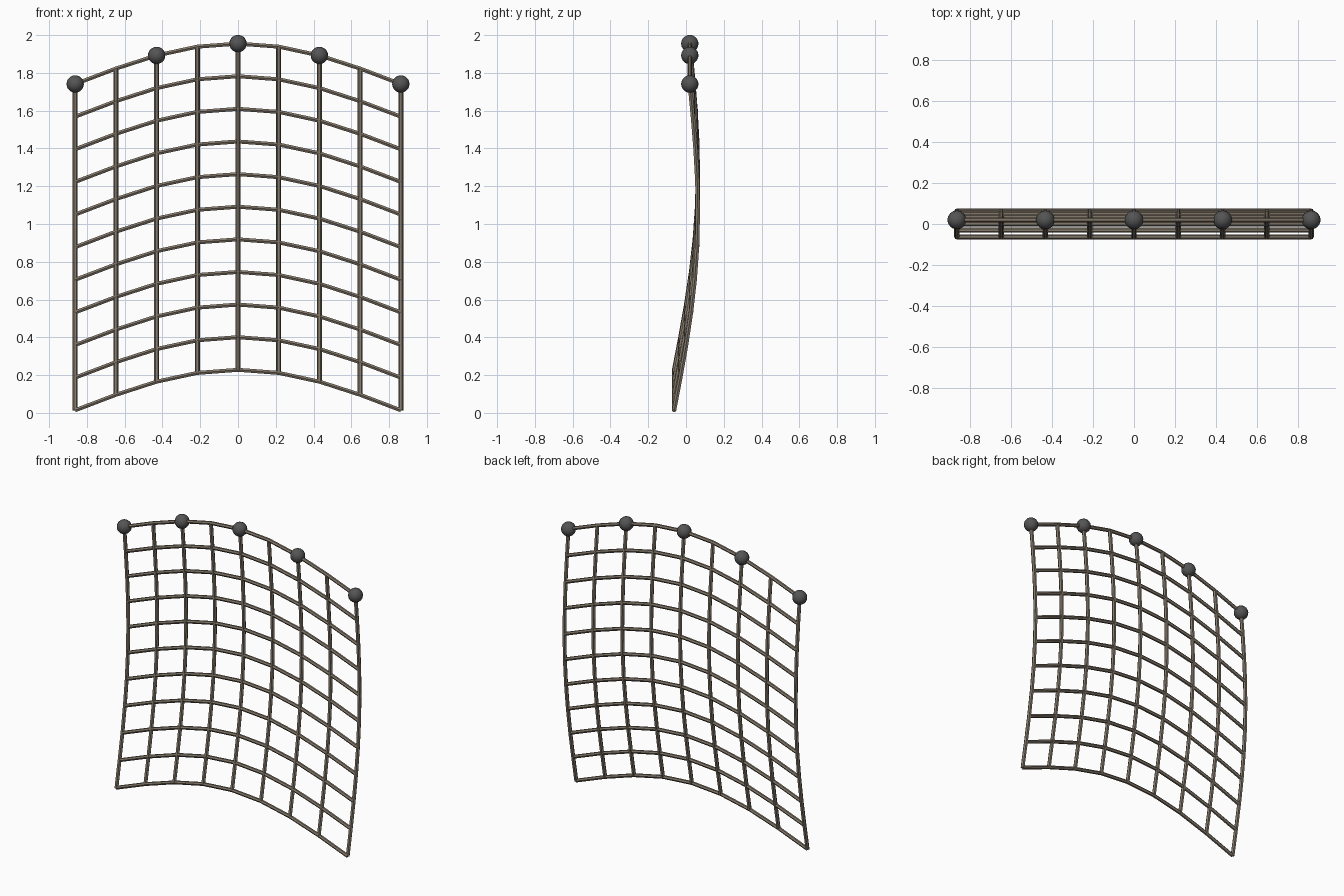
import bpy, math

if "Cube" in bpy.data.objects:
    bpy.data.objects.remove(bpy.data.objects["Cube"])

COLS, ROWS = 9, 11
HALF_W, TOP_Z, LENGTH, SAG = 0.862, 1.955, 1.727, 0.214


def material(name, rgb):
    m = bpy.data.materials.new(name)
    m.diffuse_color = (*rgb, 1)
    m.use_nodes = True
    m.node_tree.nodes["Principled BSDF"].inputs["Base Color"].default_value = m.diffuse_color
    return m


ROPE = material("rope_brown", (0.23, 0.19, 0.145))
WEIGHT = material("dark_grey", (0.09, 0.09, 0.09))


def net_point(c, r):
    """Knot position: arched across the width, billowing down the length."""
    u = 2 * c / (COLS - 1) - 1
    v = r / (ROWS - 1)
    return (u * HALF_W,
            0.02 + 0.08 * math.sin(math.pi * v) - 0.083 * v,
            TOP_Z - SAG * (1 - math.cos(u * math.pi / 2)) - LENGTH * v)


def ropes(name, paths, radius):
    """Six-sided rods following each path, as one mesh object."""
    cu = bpy.data.curves.new(name, 'CURVE')
    cu.dimensions = '3D'
    cu.bevel_depth = radius
    cu.bevel_resolution = 1
    cu.use_fill_caps = True
    for pts in paths:
        s = cu.splines.new('POLY')
        s.use_smooth = False
        s.points.add(len(pts) - 1)
        for p, co in zip(s.points, pts):
            p.co = (*co, 1)
    ob = bpy.data.objects.new(name, cu)
    bpy.context.collection.objects.link(ob)
    bpy.ops.object.select_all(action='DESELECT')
    ob.select_set(True)
    bpy.context.view_layer.objects.active = ob
    bpy.ops.object.convert(target='MESH')
    ob = bpy.context.object
    ob.name = name
    ob.data.materials.clear()
    ob.data.materials.append(ROPE)
    for f in ob.data.polygons:
        f.material_index = 0


# Hanging ropes and cross ropes
ropes("vertical_ropes",
      [[net_point(c, r) for r in range(ROWS)] for c in range(COLS)], 0.013)
ropes("cross_ropes",
      [[net_point(c, r) for c in range(COLS)] for r in range(ROWS)], 0.012)

# Ball weights on every second knot of the top rope
for i, c in enumerate(range(0, COLS, 2)):
    bpy.ops.mesh.primitive_uv_sphere_add(segments=16, ring_count=10, radius=0.046,
                                         location=net_point(c, 0))
    ball = bpy.context.object
    ball.name = f"ball_weight_{i + 1}"
    ball.data.materials.append(WEIGHT)
    bpy.ops.object.shade_smooth()
